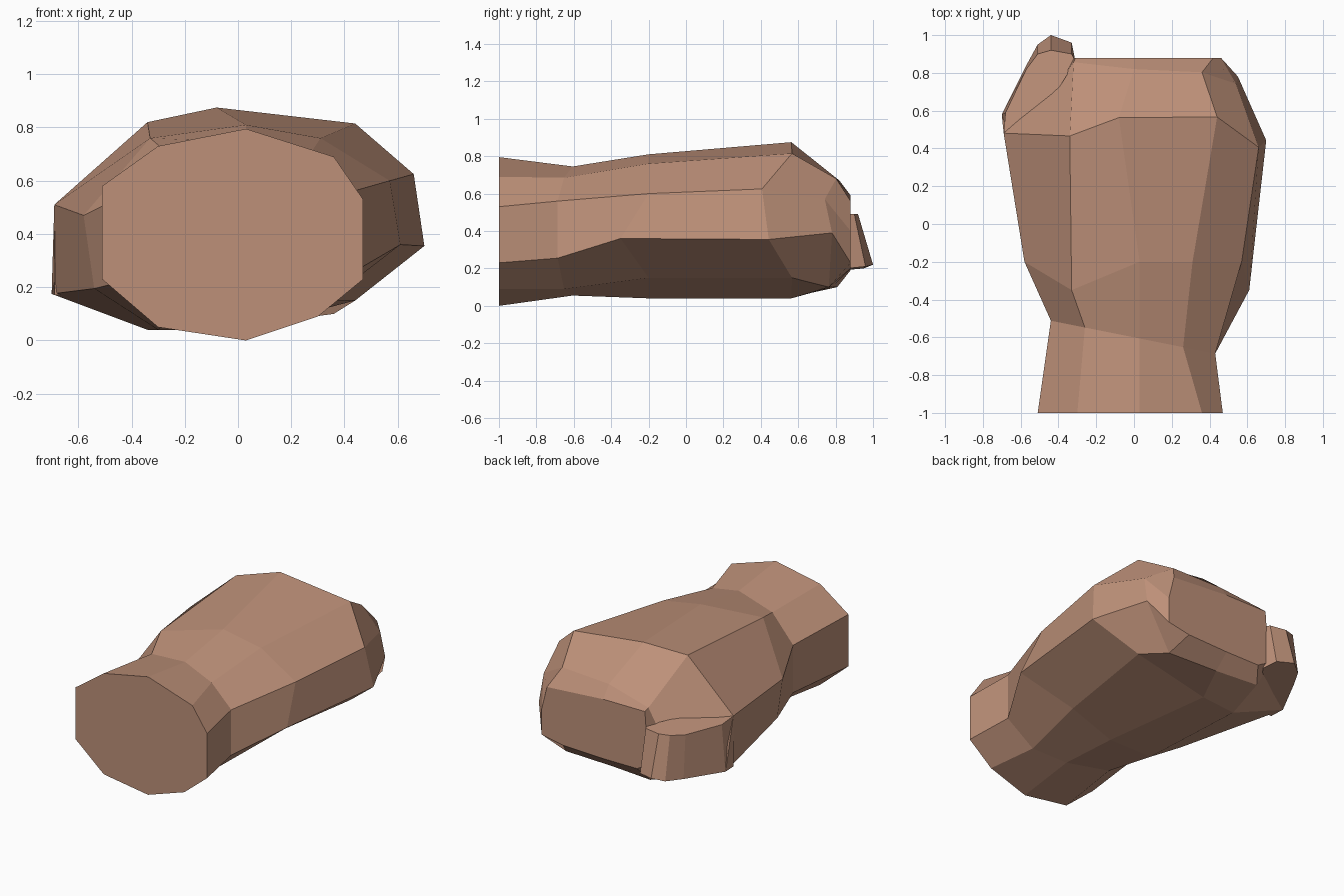
import bpy, bmesh

skin = bpy.data.materials.new("skin")
skin.diffuse_color = (0.51, 0.28, 0.19, 1)


def loft(name, rings):
    """Bridge equal-length rings of points and cap both ends."""
    bm = bmesh.new()
    loops = [[bm.verts.new(p) for p in r] for r in rings]
    for a, b in zip(loops, loops[1:]):
        for i in range(len(a)):
            j = (i + 1) % len(a)
            bm.faces.new((a[i], a[j], b[j], b[i]))
    bm.faces.new(loops[0])
    bm.faces.new(loops[-1])
    bmesh.ops.recalc_face_normals(bm, faces=bm.faces)
    mesh = bpy.data.meshes.new(name)
    bm.to_mesh(mesh)
    bm.free()
    mesh.materials.append(skin)
    ob = bpy.data.objects.new(name, mesh)
    bpy.context.collection.objects.link(ob)


def ring(y, skew, bow, section, shift={}):
    """Ten-sided section (x, z) at depth y, slanted and bowed across x."""
    return [(x, y + skew * x + bow * x * x + shift.get(i, 0), z)
            for i, (x, z) in enumerate(section)]


# each section runs from the bottom, up the right side, over to the left
wrist_end = ring(-1, 0, 0, [
    (.03, 0), (.3, .09), (.47, .23), (.47, .53), (.36, .69),
    (.03, .795), (-.3, .73), (-.51, .58), (-.51, .23), (-.3, .05)])
wrist = ring(-.6, -.2, 0, [
    (.03, .055), (.26, .09), (.43, .255), (.43, .56), (.26, .685),
    (.03, .745), (-.26, .70), (-.44, .54), (-.44, .22), (-.26, .08)])
palm = ring(-.2, 0, 0, [
    (.02, .04), (.32, .15), (.61, .36), (.57, .60), (.31, .76),
    (.03, .81), (-.33, .76), (-.58, .47), (-.54, .195), (-.3, .04)],
    {2: -.15, 6: -.15})
knuckles = ring(.565, 0, -.25, [
    (-.08, .04), (.44, .15), (.70, .355), (.66, .625), (.44, .815),
    (-.08, .875), (-.34, .82), (-.69, .51), (-.70, .175), (-.34, .04)],
    {1: .05, 4: .05, 3: -.05, 6: -.07, 7: .035, 8: .135})
fingers = ring(.82, 0, -.13, [
    (0, .1), (.36, .1), (.55, .39), (.54, .57), (.36, .68),
    (0, .67), (-.32, .61), (-.36, .45), (-.36, .2), (-.3, .1)],
    {0: -.04, 1: -.04, 3: -.04, 6: .05})
finger_front = ring(.88, 0, 0, [
    (0, .19), (.3, .2), (.46, .23), (.46, .4), (.42, .56),
    (0, .59), (-.31, .59), (-.32, .45), (-.32, .23), (-.25, .19)])
loft("fist", [wrist_end, wrist, palm, knuckles, fingers, finger_front])

# thumb folded along the left side, its tip past the fingers
thumb_top = [(-.69, .48, .51), (-.68, .59, .49), (-.57, .82, .48),
             (-.51, .90, .49), (-.44, .92, .49), (-.33, .90, .49),
             (-.31, .86, .49), (-.53, .51, .52)]
thumb_base = [(-.69, .48, .17), (-.70, .58, .175), (-.57, .84, .19),
              (-.51, .95, .2), (-.44, 1, .22), (-.33, .96, .21),
              (-.31, .86, .2), (-.53, .51, .17)]
loft("thumb", [thumb_base, thumb_top])
